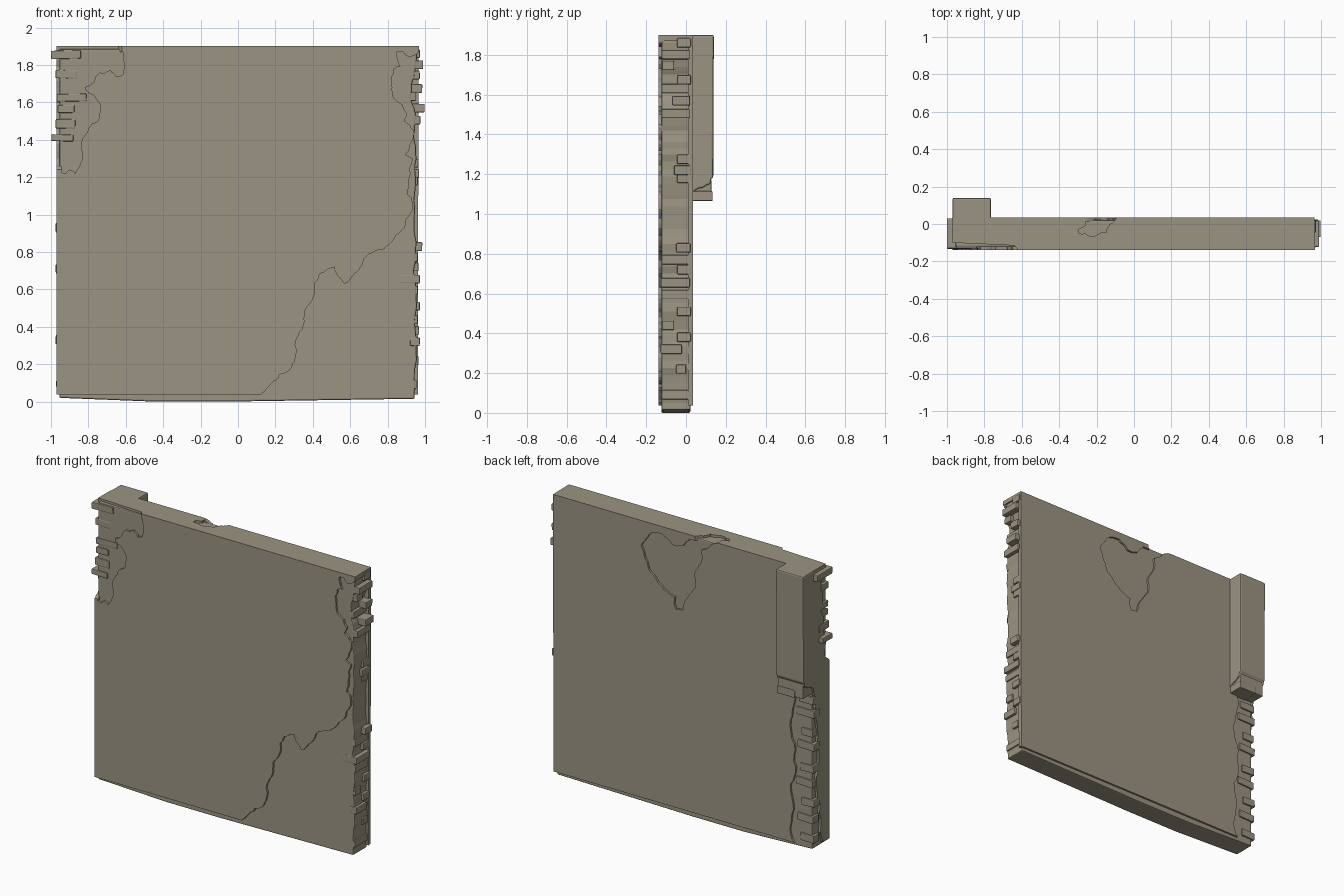
import bpy, bmesh, random
from mathutils import Matrix, Vector

random.seed(4)
mat = bpy.data.materials.new("weathered_plaster")
mat.diffuse_color = (0.33, 0.295, 0.225, 1)


def finish(name, bm, bevel=0.0):
    bmesh.ops.recalc_face_normals(bm, faces=bm.faces)
    me = bpy.data.meshes.new(name)
    bm.to_mesh(me)
    bm.free()
    ob = bpy.data.objects.new(name, me)
    bpy.context.collection.objects.link(ob)
    me.materials.append(mat)
    if bevel:
        m = ob.modifiers.new("worn_edges", 'BEVEL')
        m.width = bevel
        m.segments = 2
        m.limit_method = 'ANGLE'
    return ob


def jag(pts, levels=2, amount=0.13):
    """Break an open line into a ragged one by shifting midpoints sideways."""
    for _ in range(levels):
        out = [pts[0]]
        for (ax, ay), (bx, by) in zip(pts, pts[1:]):
            k = random.uniform(-amount, amount)
            out += [((ax + bx) / 2 - (by - ay) * k, (ay + by) / 2 + (bx - ax) * k), (bx, by)]
        pts = out
    return pts


def prism(name, pts, axis, a, b, bevel=0.0):
    """Extrude a 2D outline along an axis from a to b."""
    place = {'x': lambda p, t: (t, p[0], p[1]),
             'y': lambda p, t: (p[0], t, p[1]),
             'z': lambda p, t: (p[0], p[1], t)}[axis]
    bm = bmesh.new()
    lo = [bm.verts.new(place(p, a)) for p in pts]
    hi = [bm.verts.new(place(p, b)) for p in pts]
    bm.faces.new(lo)
    bm.faces.new(hi)
    n = len(pts)
    for i in range(n):
        j = (i + 1) % n
        bm.faces.new((lo[i], lo[j], hi[j], hi[i]))
    return finish(name, bm, bevel)


def bricks(name, boxes, tilt=0.05):
    """Boxes given as (x0, x1, y0, y1, z centre, height), slightly tilted."""
    bm = bmesh.new()
    for x0, x1, y0, y1, z, h in boxes:
        c = Vector(((x0 + x1) / 2, (y0 + y1) / 2, z))
        rot = Matrix.Rotation(random.uniform(-tilt, tilt), 4, 'Y')
        size = Matrix.Diagonal((x1 - x0, y1 - y0, h, 1))
        bmesh.ops.create_cube(bm, size=1, matrix=Matrix.Translation(c) @ rot @ size)
    return finish(name, bm, 0.005)


# Masonry core with a ragged right end
right_end = [(0.945, 0.015), (0.945, 0.15), (0.955, 0.3), (0.945, 0.42), (0.955, 0.6), (0.94, 0.7),
             (0.955, 0.85), (0.945, 1.0), (0.95, 1.15), (0.955, 1.3), (0.94, 1.42), (0.955, 1.52),
             (0.925, 1.62), (0.93, 1.7), (0.95, 1.78), (0.955, 1.885)]
core = jag(right_end, 2, 0.06) + [(-0.955, 1.885), (-0.955, 0.02), (-0.45, 0.0), (-0.05, 0.0)]
prism("wall_core", core, 'y', -0.124, 0.022, 0.008)

# Front plaster, broken away at the lower right, right edge and upper left
crack = [(0.125, 0.037), (0.16, 0.075), (0.205, 0.115), (0.22, 0.145), (0.285, 0.18), (0.305, 0.225),
         (0.31, 0.33), (0.35, 0.41), (0.355, 0.48), (0.41, 0.575), (0.435, 0.68), (0.48, 0.71),
         (0.515, 0.72), (0.535, 0.67), (0.57, 0.63), (0.62, 0.68), (0.7, 0.79), (0.78, 0.815),
         (0.835, 0.87), (0.89, 0.93), (0.925, 1.01), (0.93, 1.08), (0.905, 1.11), (0.915, 1.19),
         (0.935, 1.3), (0.895, 1.32), (0.93, 1.39), (0.94, 1.45), (0.89, 1.5), (0.905, 1.54),
         (0.835, 1.62), (0.825, 1.68), (0.835, 1.78), (0.87, 1.79), (0.85, 1.87), (0.875, 1.885),
         (0.915, 1.84), (0.96, 1.86)]
corner = [(-0.62, 1.9), (-0.615, 1.75), (-0.65, 1.735), (-0.68, 1.77), (-0.74, 1.76), (-0.82, 1.68),
          (-0.80, 1.65), (-0.76, 1.62), (-0.735, 1.57), (-0.75, 1.5), (-0.8, 1.46), (-0.82, 1.42),
          (-0.84, 1.36), (-0.84, 1.28), (-0.87, 1.22), (-0.9, 1.24), (-0.92, 1.22), (-0.97, 1.24)]
prism("front_plaster", jag(crack) + [(0.968, 1.9)] + jag(corner) + [(-0.97, 0.037)], 'y', -0.138, -0.11)

# Back plaster, with a broken patch at the top and a ragged side below the pier
patch = [(-0.27, 1.9), (-0.2, 1.86), (-0.14, 1.82), (-0.13, 1.72), (-0.09, 1.66), (-0.09, 1.55),
         (-0.04, 1.48), (0.0, 1.38), (0.05, 1.37), (0.06, 1.45), (0.16, 1.5), (0.24, 1.57),
         (0.28, 1.65), (0.31, 1.73), (0.25, 1.82), (0.15, 1.85), (0.08, 1.8), (0.0, 1.81), (-0.09, 1.9)]
side = [(-0.83, 0.037), (-0.8, 0.14), (-0.82, 0.3), (-0.8, 0.42), (-0.84, 0.55), (-0.83, 0.7),
        (-0.8, 0.85), (-0.83, 0.98), (-0.81, 1.1)]
prism("back_plaster", jag(side) + [(-0.95, 1.1), (-0.95, 1.9)] + jag(patch)
      + [(0.965, 1.9), (0.962, 0.037)], 'y', 0.01, 0.035)

# Left end plaster
end_edge = [(-0.137, 1.24), (-0.09, 1.3), (-0.08, 1.45), (-0.05, 1.6), (-0.06, 1.75), (-0.03, 1.9)]
end_low = [(0.03, 1.1), (0.0, 1.02), (-0.01, 0.85), (-0.03, 0.6), (-0.01, 0.4), (-0.05, 0.2), (-0.07, 0.037)]
prism("left_end_plaster", [(-0.137, 0.037)] + jag(end_edge) + [(0.03, 1.9)] + jag(end_low),
      'x', -0.97, -0.945)

# Top plaster with a notch that meets the back patch
notch = [(-0.09, 0.035), (-0.13, 0.0), (-0.15, -0.045), (-0.23, -0.065), (-0.295, -0.05),
         (-0.3, -0.03), (-0.26, -0.01), (-0.255, 0.02), (-0.27, 0.035)]
prism("top_plaster", [(-0.97, -0.1), (-0.64, -0.115), (-0.62, -0.138), (0.968, -0.138), (0.965, 0.035)]
      + jag(notch) + [(-0.97, 0.035)], 'z', 1.87, 1.9)

# Pier on the back: brick core and plaster coat with a slanted broken foot
foot = [(0.137, 1.185), (0.12, 1.15), (0.09, 1.135), (0.05, 1.12), (0.0, 1.1)]
prism("pier_plaster", [(0.0, 1.9), (0.14, 1.9)] + jag(foot), 'x', -0.97, -0.765, 0.01)
bricks("pier_core", [(-0.96, -0.775, 0.0, 0.128, 1.12, 0.1), (-0.9, -0.768, 0.02, 0.134, 1.09, 0.05)], 0)

# Bricks showing in the right end
A, B, C = (-0.122, 0.018), (-0.045, 0.024), (-0.12, -0.06)
ends = [(1.86, B, .9, .972), (1.80, A, .88, .99), (1.745, C, .87, .972), (1.675, B, .9, .985),
        (1.63, A, .88, .95), (1.57, (-0.07, 0.02), .89, .998), (1.505, A, .9, .975), (1.275, B, .9, .965),
        (1.22, (-0.06, 0.026), .9, .968), (1.18, B, .9, .962), (0.83, (-0.05, 0.022), .9, .985),
        (0.77, A, .9, .96), (0.72, B, .9, .965), (0.655, (-0.126, 0.02), .865, .972), (0.595, A, .9, .962),
        (0.51, B, .9, .973), (0.44, C, .9, .96), (0.38, B, .9, .968), (0.32, (-0.127, -0.02), .92, .972),
        (0.22, (-0.05, 0.0), .9, .965), (0.09, A, .88, .955)]
bricks("right_end_bricks", [(x0, x1, y[0], y[1], z, 0.046) for z, y, x0, x1 in ends], 0.03)

# Bricks showing at the upper left front corner
bricks("upper_left_bricks", [(-1.0, -0.84, -0.131, 0.03, 1.855, 0.045), (-0.975, -0.86, -0.126, -0.05, 1.75, 0.045),
                             (-0.97, -0.81, -0.13, -0.02, 1.625, 0.04), (-0.965, -0.875, -0.134, -0.04, 1.565, 0.042),
                             (-0.975, -0.87, -0.13, -0.03, 1.485, 0.05), (-0.998, -0.88, -0.134, -0.03, 1.41, 0.036)], 0.04)

# Bricks showing at the back left corner under the pier
low = [(1.02, -.97, -.86), (0.93, -.975, -.84), (0.8, -.965, -.88), (0.71, -.975, -.85), (0.56, -.97, -.87),
       (0.46, -.965, -.84), (0.33, -.975, -.88), (0.22, -.968, -.85), (0.09, -.972, -.87)]
bricks("lower_left_bricks", [(x0, x1, -0.03, 0.032, z, 0.05) for z, x0, x1 in low], 0.04)
